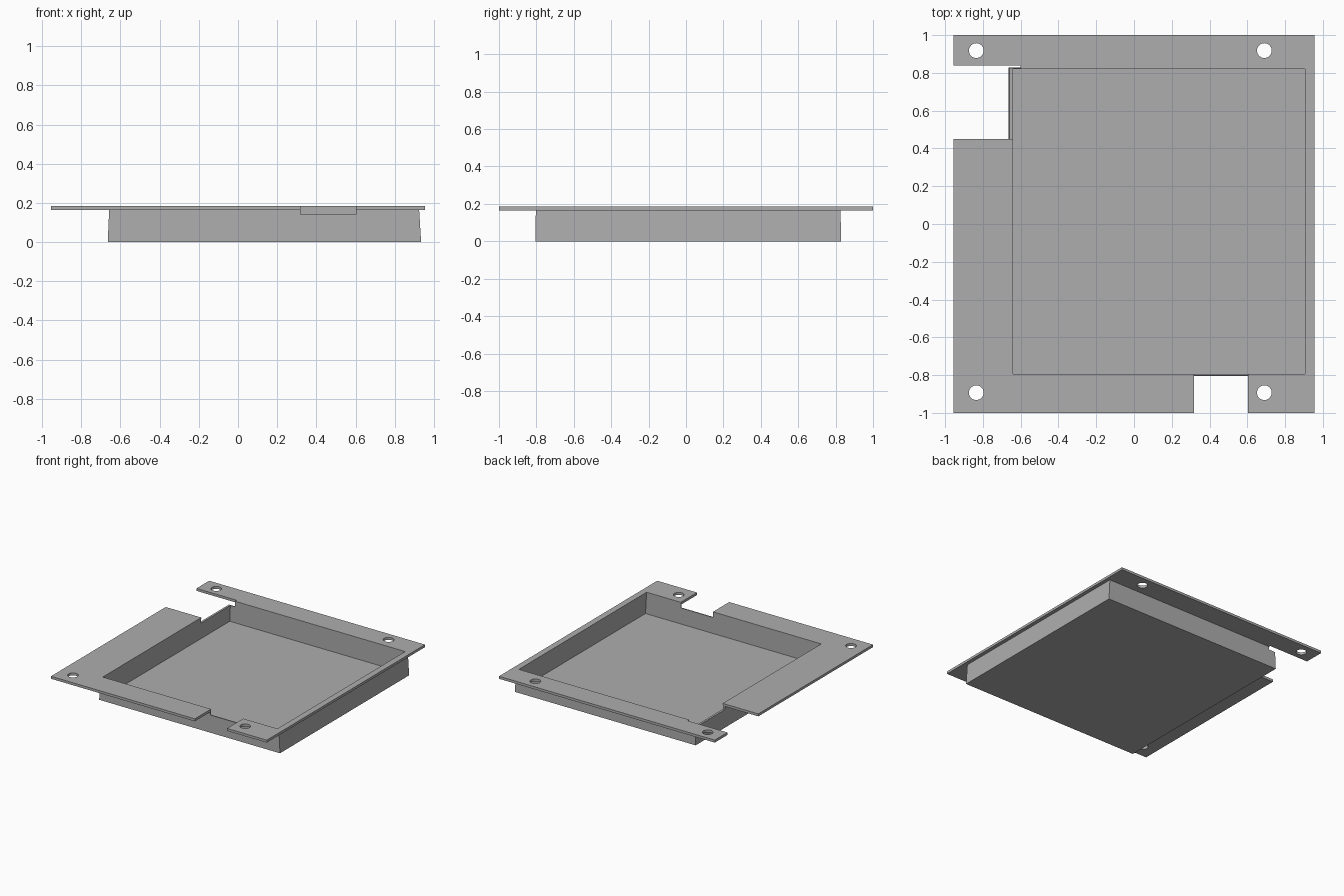
import bpy, bmesh
from mathutils import Matrix, Vector

default = bpy.data.objects.get("Cube")
if default:
    bpy.data.objects.remove(default, do_unlink=True)

metal = bpy.data.materials.new("plain grey")
metal.use_nodes = True
GREY = (0.42, 0.42, 0.42, 1)
metal.diffuse_color = GREY
metal.node_tree.nodes["Principled BSDF"].inputs["Base Color"].default_value = GREY


def finish(name, bm):
    bmesh.ops.recalc_face_normals(bm, faces=bm.faces)
    mesh = bpy.data.meshes.new(name)
    bm.to_mesh(mesh)
    bm.free()
    mesh.materials.append(metal)
    obj = bpy.data.objects.new(name, mesh)
    bpy.context.collection.objects.link(obj)
    return obj


def loft(name, rings):
    """Rectangular rings (x0, x1, y0, y1, z) joined in order, capped at both ends."""
    bm = bmesh.new()
    loops = [[bm.verts.new(p) for p in ((x0, y0, z), (x1, y0, z), (x1, y1, z), (x0, y1, z))]
             for x0, x1, y0, y1, z in rings]
    for a, b in zip(loops, loops[1:]):
        for i in range(4):
            j = (i + 1) % 4
            bm.faces.new((a[i], a[j], b[j], b[i]))
    bm.faces.new(loops[0])
    bm.faces.new(loops[-1])
    return finish(name, bm)


def cut(target, cutter):
    mod = target.modifiers.new("cut", "BOOLEAN")
    mod.operation = "DIFFERENCE"
    mod.solver = "EXACT"
    mod.object = cutter
    cutter.hide_render = True
    bpy.context.view_layer.objects.active = target
    bpy.ops.object.modifier_apply(modifier=mod.name)
    bpy.data.objects.remove(cutter, do_unlink=True)


# Shallow tray with a flat rim: outside wall, rim, inside wall, floor
RIM_LOW, RIM_TOP = 0.165, 0.185
tray = loft("flanged_tray", [
    (-0.665, 0.935, -0.805, 0.828, 0),
    (-0.658, 0.925, -0.803, 0.827, RIM_LOW),
    (-0.955, 0.955, -1, 1, RIM_LOW),
    (-0.955, 0.955, -1, 1, RIM_TOP),
    (-0.64, 0.905, -0.795, 0.82, RIM_TOP),
    (-0.647, 0.915, -0.795, 0.82, 0.012),
])

# Notches through the rim and the top of the wall
for name, x0, x1, y0, y1 in (("side_notch", -1.1, -0.602, 0.45, 0.84),
                             ("front_notch", 0.318, 0.603, -1.1, -0.78)):
    cut(tray, loft(name, [(x0, x1, y0, y1, 0.14), (x0, x1, y0, y1, 0.3)]))

# Four screw holes in the rim
for x in (-0.835, 0.69):
    for y in (-0.893, 0.918):
        bm = bmesh.new()
        bmesh.ops.create_cone(bm, cap_ends=True, segments=32, radius1=0.039, radius2=0.039,
                              depth=0.1, matrix=Matrix.Translation(Vector((x, y, RIM_TOP))))
        cut(tray, finish("screw_hole", bm))
